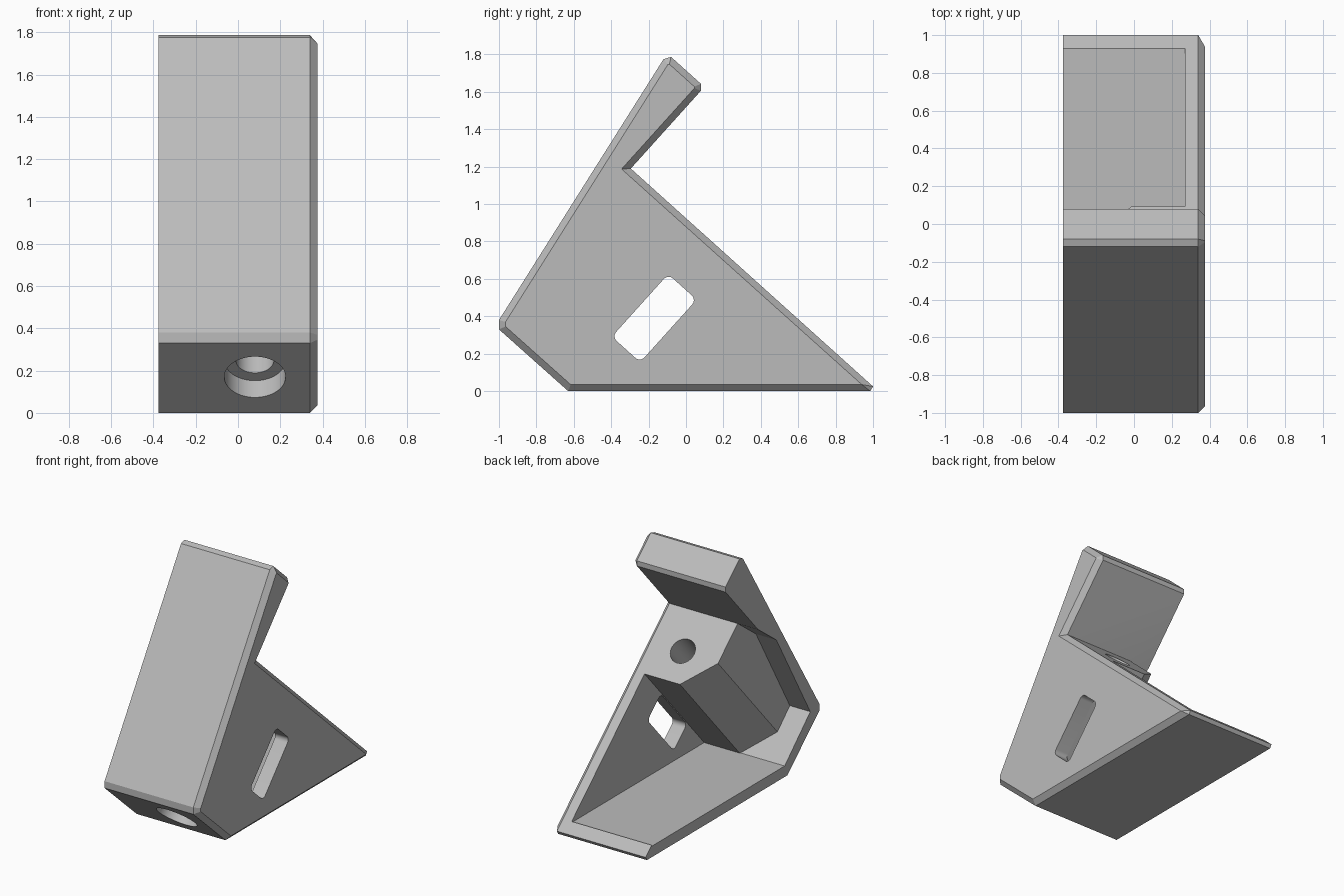
import bpy, bmesh, math
from mathutils import Vector

cube = bpy.data.objects.get("Cube")
if cube:
    bpy.data.objects.remove(cube)

# One grey plastic for the whole bracket
grey = bpy.data.materials.new("grey plastic")
grey.use_nodes = True
colour = (0.5, 0.5, 0.5, 1)
grey.diffuse_color = colour
grey.node_tree.nodes["Principled BSDF"].inputs["Base Color"].default_value = colour

# Directions in the side plane: down the back slope, and square to it
SLOPE = Vector((0, 0.743, -0.669))
AXIS = Vector((0, 0.669, 0.743))
X = Vector((1, 0, 0))
LEFT, EDGE, RIGHT = -0.375, 0.34, 0.375
CHAMFER = 0.035


def loft(name, rings):
    """Closed solid through rings of equally many points."""
    bm = bmesh.new()
    loops = [[bm.verts.new(p) for p in ring] for ring in rings]
    for a, b in zip(loops, loops[1:]):
        for i in range(len(a)):
            j = (i + 1) % len(a)
            bm.faces.new((a[i], a[j], b[j], b[i]))
    bm.faces.new(loops[0][::-1])
    bm.faces.new(loops[-1])
    bmesh.ops.remove_doubles(bm, verts=bm.verts, dist=0.0005)
    bmesh.ops.recalc_face_normals(bm, faces=bm.faces)
    mesh = bpy.data.meshes.new(name)
    bm.to_mesh(mesh)
    bm.free()
    mesh.materials.append(grey)
    obj = bpy.data.objects.new(name, mesh)
    bpy.context.collection.objects.link(obj)
    return obj


def side(profile, x):
    return [Vector((x, y, z)) for y, z in profile]


def inset(profile, d):
    """Mitred inward offset of a clockwise profile."""
    result = []
    pts = [Vector(p) for p in profile]
    for i, p in enumerate(pts):
        a = (p - pts[i - 1]).normalized()
        b = (pts[(i + 1) % len(pts)] - p).normalized()
        na, nb = Vector((a.y, -a.x)), Vector((b.y, -b.x))
        result.append(p + (na + nb) * d / (1 + na.dot(nb)))
    return result


def circle(centre, radius, n=64):
    angles = [2 * math.pi * i / n for i in range(n)]
    return [centre + radius * (X * math.cos(t) + SLOPE * math.sin(t)) for t in angles]


def cut(target, cutter):
    cutter.hide_render = True
    mod = target.modifiers.new("cut", 'BOOLEAN')
    mod.operation = 'DIFFERENCE'
    mod.solver = 'EXACT'
    mod.object = cutter
    bpy.ops.object.select_all(action='DESELECT')
    bpy.context.view_layer.objects.active = target
    target.select_set(True)
    bpy.ops.object.modifier_apply(modifier=mod.name)
    bpy.data.objects.remove(cutter)


# Hooked body, chamfered around its right face
outline = [(-1, 0.33), (-1, 0.38), (-0.12, 1.775), (-0.08, 1.787), (0.08, 1.643),
           (0.08, 1.606), (-0.295, 1.19), (1, 0.025), (0.985, 0), (-0.63, 0)]
small = inset(outline, CHAMFER)
small[7] = small[8] = Vector((0.94, CHAMFER))
body = loft("bracket_body", [side(outline, LEFT), side(outline, EDGE), side(small, RIGHT)])

# Hollow, open on the left and along the back slope
hollow = [(-0.295, 1.19), (-0.505, 1.034), (-0.895, 0.363), (-0.6, 0.08),
          (0.93, 0.08), (0.93, 0.088), (1.1, 0.3), (-0.05, 1.38)]
cavity = loft("cavity_cutter", [side(hollow, -1), side(hollow, 0.27)])

# Faceted screw post, left standing inside the hollow
corner = Vector((0, -0.295, 1.19))
section = [(1, -1), (-0.21, -1), (-0.21, 0.305), (-0.015, 0.52), (1, 0.52)]
post = [corner + X * x + SLOPE * s for x, s in section]
cut(cavity, loft("post_keeper", [[p - AXIS * 2 for p in post], [p + AXIS for p in post]]))
cut(body, cavity)

# Screw hole with counterbore
mouth = Vector((0.08, -0.82, 0.17))
for radius, depth in ((0.145, 0.107), (0.09, 1.4)):
    rings = [circle(mouth + AXIS * t, radius) for t in (-0.2, depth)]
    cut(body, loft("hole_cutter", rings))

# Rounded slot through the right wall
centre = Vector((0, -0.17, 0.39))
r, half_long, half_wide = 0.035, 0.225, 0.102
slot = []
for k, (u, v) in enumerate(((1, 1), (-1, 1), (-1, -1), (1, -1))):
    for i in range(7):
        t = math.pi / 2 * (k + i / 6)
        slot.append(centre + AXIS * (u * (half_long - r) + r * math.cos(t))
                    + SLOPE * (v * (half_wide - r) + r * math.sin(t)))
cut(body, loft("slot_cutter", [[p + X * x for p in slot] for x in (0.2, 0.5)]))

# Smooth the round walls, keep the flats crisp
bpy.ops.object.select_all(action='DESELECT')
body.select_set(True)
bpy.context.view_layer.objects.active = body
bpy.ops.object.shade_smooth_by_angle(angle=math.radians(20))
